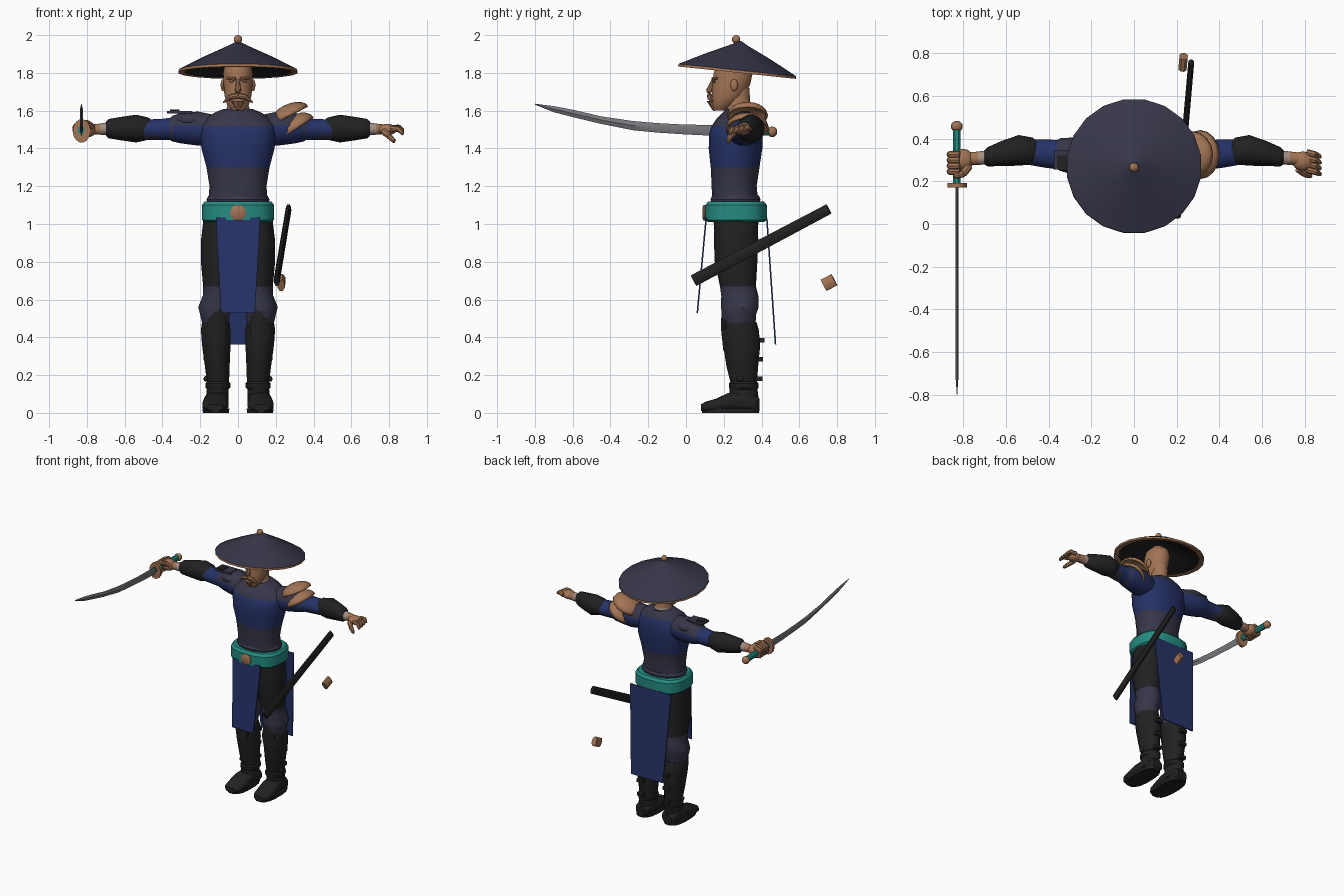
import bpy, bmesh, math
from mathutils import Vector, Matrix


def mat(name, r, g, b):
    m = bpy.data.materials.new(name)
    m.diffuse_color = (r, g, b, 1)
    return m


SLATE = mat("slate cloth", .037, .037, .066)
NAVY = mat("navy cloth", .019, .032, .135)
BLACK = mat("black leather", .015, .015, .015)
TEAL = mat("teal wrap", .018, .26, .22)
TAN = mat("tan", .36, .175, .09)
PALE = mat("pale wrap", .36, .27, .23)
STEEL = mat("steel", .18, .185, .2)


def finish(name, bm, mats, rule=None):
    bmesh.ops.recalc_face_normals(bm, faces=bm.faces)
    bm.normal_update()
    if rule:
        for f in bm.faces:
            f.material_index = rule(f.calc_center_median(), f.normal)
    me = bpy.data.meshes.new(name)
    bm.to_mesh(me)
    bm.free()
    for m in mats:
        me.materials.append(m)
    ob = bpy.data.objects.new(name, me)
    bpy.context.collection.objects.link(ob)
    return ob


def loft(name, rings, axis, mats, rule=None, n=16, p=2.0):
    """Rings (t, a, b, ra, rb): position on the axis, centre and radii across it."""
    bm = bmesh.new()
    loops = []
    for t, a, b, ra, rb in rings:
        loop = []
        for i in range(n):
            w = 2 * math.pi * (i + .5) / n
            c, s = math.cos(w), math.sin(w)
            u = a + ra * math.copysign(abs(c) ** (2 / p), c)
            v = b + rb * math.copysign(abs(s) ** (2 / p), s)
            co = {'z': (u, v, t), 'x': (t, u, v), 'y': (u, t, v)}[axis]
            loop.append(bm.verts.new(co))
        loops.append(loop)
    for l0, l1 in zip(loops, loops[1:]):
        for i in range(n):
            j = (i + 1) % n
            bm.faces.new((l0[i], l0[j], l1[j], l1[i]))
    bm.faces.new(loops[0])
    bm.faces.new(loops[-1])
    return finish(name, bm, mats, rule)


def rod(name, pts, radii, m, n=8):
    """Chain of tapered segments with round joints."""
    bm = bmesh.new()
    pts = [Vector(q) for q in pts]
    for a, b, r0, r1 in zip(pts, pts[1:], radii, radii[1:]):
        d = b - a
        M = Matrix.Translation((a + b) / 2) @ d.to_track_quat('Z', 'Y').to_matrix().to_4x4()
        bmesh.ops.create_cone(bm, cap_ends=True, segments=n, radius1=r0, radius2=r1,
                              depth=d.length, matrix=M)
    for q, r in list(zip(pts, radii))[1:]:
        bmesh.ops.create_icosphere(bm, subdivisions=1, radius=r, matrix=Matrix.Translation(q))
    return finish(name, bm, [m])


def ball(name, c, r, m, rot=None, half=False):
    bm = bmesh.new()
    bmesh.ops.create_uvsphere(bm, u_segments=16, v_segments=10, radius=1)
    if half:
        bmesh.ops.delete(bm, geom=[v for v in bm.verts if v.co.z < -.05], context='VERTS')
    bm.transform(Matrix.Translation(c) @ (rot or Matrix()) @ Matrix.Diagonal((*r, 1)))
    return finish(name, bm, [m])


def box(name, c, size, m, rot=None):
    bm = bmesh.new()
    bmesh.ops.create_cube(bm, size=1)
    bm.transform(Matrix.Translation(c) @ (rot or Matrix()) @ Matrix.Diagonal((*size, 1)))
    return finish(name, bm, [m])


def rot(deg, axis):
    return Matrix.Rotation(math.radians(deg), 4, axis)


# Conical hat: outer cone, tan rim, dark underside
hat = loft("hat", [(.155, 0, 0, .004, .004), (.135, 0, 0, .04, .04), (.07, 0, 0, .18, .18),
                   (0, 0, 0, .317, .317), (-.014, 0, 0, .318, .318), (-.012, 0, 0, .285, .285),
                   (.055, 0, 0, .16, .16), (.12, 0, 0, .02, .02)], 'z', [SLATE, TAN, BLACK],
           lambda c, n: 1 if c.z < -.004 and n.z < .3 and c.xy.length > .27
           else 2 if n.z < 0 else 0, n=20)
hat.matrix_world = Matrix.Translation((0, .272, 1.815)) @ rot(-6, 'X')
ball("hat_knob", (0, .265, 1.978), (.022, .022, .022), TAN)

# Head and face
loft("head", [(1.60, 0, .18, .03, .035), (1.63, 0, .195, .058, .06), (1.68, 0, .225, .073, .09),
              (1.74, 0, .24, .078, .102), (1.80, 0, .25, .08, .105), (1.85, 0, .25, .07, .09),
              (1.89, 0, .25, .03, .04)], 'z', [TAN])
loft("neck", [(1.54, 0, .285, .075, .075), (1.60, 0, .28, .066, .07), (1.625, 0, .275, .058, .065),
              (1.72, 0, .27, .056, .068)], 'z', [PALE, TAN], lambda c, n: int(c.z > 1.615))
rod("nose", [(0, .145, 1.765), (0, .122, 1.705)], [.009, .016], TAN)
rod("beard", [(0, .15, 1.65), (0, .15, 1.615)], [.04, .018], TAN)
for s in (1, -1):
    rod("moustache", [(0, .125, 1.68), (s * .04, .125, 1.672), (s * .075, .135, 1.645)],
        [.014, .014, .005], TAN)
    rod("brow", [(s * .012, .142, 1.768), (s * .055, .162, 1.772)], [.009, .008], TAN)
    box("eye", (s * .033, .148, 1.752), (.026, .008, .007), BLACK, rot(s * 22, 'Z'))
    ball("ear", (s * .08, .255, 1.735), (.012, .02, .032), TAN)


# Torso: black hips, slate waist, navy chest, slate yoke
def torso_rule(c, n):
    if c.z < 1.02:
        return 2
    front = n.y < .2
    if c.z < 1.3 or c.z > (1.51 if front else 1.57):
        return 0
    return 1


loft("torso", [(.86, 0, .27, .12, .085), (.95, 0, .265, .18, .115), (1.02, 0, .265, .18, .12),
               (1.12, 0, .26, .158, .123), (1.20, 0, .255, .152, .12), (1.30, 0, .26, .168, .13),
               (1.40, 0, .262, .195, .143), (1.48, 0, .265, .203, .143), (1.52, 0, .27, .198, .135),
               (1.56, 0, .278, .17, .115), (1.59, 0, .285, .125, .09), (1.61, 0, .285, .075, .075)],
     'z', [SLATE, NAVY, BLACK], torso_rule, n=24, p=2.3)

# Belt with round buckle
loft("belt", [(1.01, 0, .265, .18, .15), (1.022, 0, .265, .194, .166), (1.10, 0, .265, .194, .166),
              (1.118, 0, .265, .18, .15)], 'z', [TEAL], p=2.8)
loft("waist_cord", [(1.11, 0, .262, .165, .13), (1.13, 0, .262, .17, .135),
                    (1.15, 0, .262, .16, .126)], 'z', [SLATE])
loft("buckle", [(.088, 0, 1.06, .034, .034), (.094, 0, 1.06, .043, .043),
                (.112, 0, 1.06, .043, .043)], 'y', [TAN], n=12)


# Hanging cloth panels
def panel(name, top, bottom):
    bm = bmesh.new()
    q = [[bm.verts.new((x, y + d, z)) for (w, y, z) in (top, bottom) for x in (-w, w)]
         for d in (-.004, .004)]
    for a, b in ((0, 1), (1, 3), (3, 2), (2, 0)):
        bm.faces.new((q[0][a], q[0][b], q[1][b], q[1][a]))
    for k in q:
        bm.faces.new((k[0], k[1], k[3], k[2]))
    finish(name, bm, [NAVY])


panel("front_cloth", (.118, .107, 1.035), (.09, .06, .53))
panel("back_cloth", (.175, .428, 1.03), (.135, .474, .362))

for s in (1, -1):
    # Trousers and boots
    loft("trouser_leg", [(z, s * x, y, rx, ry) for z, x, y, rx, ry in (
        (1.02, .10, .265, .085, .115), (.92, .105, .265, .092, .12), (.80, .108, .265, .09, .115),
        (.67, .106, .275, .08, .097), (.62, .11, .285, .078, .10), (.56, .12, .285, .092, .102),
        (.52, .122, .28, .08, .092), (.46, .118, .285, .07, .085))], 'z', [BLACK, SLATE],
        lambda c, n: int(c.z < .66))
    loft("boot_shaft", [(z, s * x, y, rx, ry) for z, x, y, rx, ry in (
        (.48, .118, .285, .074, .09), (.44, .118, .287, .08, .1), (.36, .115, .295, .077, .1),
        (.25, .11, .298, .067, .086), (.165, .106, .305, .06, .072), (.155, .106, .305, .068, .08),
        (.135, .106, .305, .068, .08), (.125, .108, .305, .058, .075),
        (.04, .112, .305, .064, .085))], 'z', [BLACK])
    loft("boot_foot", [(y, s * x, z, rx, rz) for y, x, z, rx, rz in (
        (.08, .122, .028, .042, .018), (.105, .122, .032, .062, .028), (.16, .12, .04, .07, .036),
        (.22, .117, .055, .067, .05), (.30, .113, .062, .062, .057), (.37, .112, .05, .058, .045),
        (.39, .112, .045, .04, .03))], 'y', [BLACK], p=2.5)
    loft("boot_sole", [(0, s * .117, .236, .07, .153), (.022, s * .117, .236, .072, .156)],
         'z', [BLACK], p=2.6)
    loft("knee_guard", [(.33, s * .113, .225, .04, .03), (.45, s * .113, .22, .058, .038),
                        (.56, s * .115, .22, .04, .034), (.58, s * .115, .225, .02, .02)],
         'z', [BLACK], n=8)
    for z, y in ((.18, .385), (.285, .388), (.385, .396)):
        box("boot_strap", (s * .11, y, z), (.05, .04, .024), BLACK)
        ball("boot_buckle", (s * .17, .285, z), (.012, .018, .015), BLACK)

    # Sleeves, bracers and wrists
    loft("sleeve", [(s * x, y, z, ry, rz) for x, y, z, ry, rz in (
        (.13, .295, 1.50, .085, .08), (.21, .31, 1.505, .095, .092), (.30, .32, 1.508, .086, .083),
        (.345, .325, 1.505, .078, .07), (.36, .325, 1.503, .07, .06), (.42, .33, 1.50, .067, .056),
        (.50, .337, 1.50, .06, .055))], 'x', [NAVY, SLATE],
        lambda c, n: int((n.z > .35 and abs(c.x) < .34) or .34 < abs(c.x) < .36
                         or (abs(c.x) > .42 and n.z < -.5)))
    loft("bracer", [(s * x, y, 1.505, ry, rz) for x, y, ry, rz in (
        (.455, .34, .05, .045), (.475, .342, .064, .06), (.54, .345, .073, .075),
        (.62, .33, .06, .063), (.685, .315, .046, .052), (.70, .312, .034, .036))], 'x', [BLACK])
    loft("wrist", [(s * .68, .313, 1.505, .034, .036), (s * .73, .308, 1.502, .032, .03),
                   (s * .775, .305, 1.50, .03, .028)], 'x', [PALE, TAN],
         lambda c, n: int(abs(c.x) > .74))

# Open hand
ball("open_palm", (.79, .295, 1.50), (.05, .045, .03), TAN)
for i in range(4):
    y = .335 - i * .027
    rod("finger", [(.81, y, 1.505), (.85, y - .01, 1.512 - i * .003), (.87, y - .02, 1.498 - i * .006)],
        [.016, .015, .011], TAN)
rod("thumb", [(.77, .26, 1.49), (.80, .235, 1.465), (.825, .225, 1.44)], [.019, .016, .012], TAN)

# Gripping hand
ball("fist", (-.80, .30, 1.50), (.05, .052, .042), TAN)
for i in range(4):
    y = .245 + i * .027
    rod("grip_finger", [(-.815, y, 1.535), (-.862, y, 1.515), (-.858, y, 1.475), (-.82, y, 1.465)],
        [.016, .016, .015, .013], TAN)
rod("grip_thumb", [(-.775, .27, 1.515), (-.80, .235, 1.535), (-.835, .225, 1.53)],
    [.02, .017, .013], TAN)

# Sword: hilt, guard, pommel and curved blade
loft("sword_handle", [(.17, -.83, 1.498, .019, .024), (.44, -.83, 1.49, .019, .024)],
     'y', [TEAL], n=8)
loft("sword_guard", [(.172, -.828, 1.493, .047, .062), (.192, -.828, 1.493, .047, .062)],
     'y', [TAN])
ball("pommel", (-.83, .457, 1.488), (.028, .026, .028), TAN)
bm = bmesh.new()
rows = []
for y, lo, hi in ((.19, 1.465, 1.524), (0, 1.474, 1.526), (-.15, 1.484, 1.534), (-.28, 1.496, 1.545),
                  (-.45, 1.53, 1.57), (-.6, 1.566, 1.605), (-.7, 1.592, 1.624), (-.8, 1.632, 1.637)):
    mid = (lo + hi) / 2
    t = .008 if y > -.75 else .001
    rows.append([bm.verts.new(v) for v in ((-.829, y, lo), (-.829 + t, y, mid),
                                           (-.829, y, hi), (-.829 - t, y, mid))])
for a, b in zip(rows, rows[1:]):
    for i in range(4):
        bm.faces.new((a[i], a[i - 1], b[i - 1], b[i]))
bm.faces.new(rows[0])
bm.faces.new(rows[-1])
finish("sword_blade", bm, [STEEL])

# Layered shoulder guard on one side, cloth pad on the other
for c, r, a in (((.27, .325, 1.573), (.113, .11, .06), -27),
                ((.31, .325, 1.507), (.108, .115, .07), -33)):
    guard = ball("shoulder_guard", c, r, TAN, rot(a, 'Y'), half=True)
    guard.modifiers.new("thickness", 'SOLIDIFY').thickness = .012
ball("shoulder_pad", (-.25, .315, 1.55), (.10, .088, .045), SLATE)
box("shoulder_plate", (-.31, .30, 1.592), (.13, .09, .014), SLATE)
box("shoulder_buckle", (-.335, .29, 1.596), (.05, .06, .018), BLACK)

# Scabbard and its loose end cap
a, b = Vector((.205, .04, .70)), Vector((.268, .757, 1.08))
aim = (b - a).to_track_quat('Z', 'X').to_matrix().to_4x4()
sheath = loft("scabbard", [(-.5, 0, 0, .034, .016), (.5, 0, 0, .03, .015)], 'z', [BLACK], n=8)
sheath.matrix_world = Matrix.Translation((a + b) / 2) @ aim @ Matrix.Diagonal(
    (1, 1, (b - a).length, 1))
cap = loft("scabbard_cap", [(-.032, 0, 0, .036, .021), (.032, 0, 0, .036, .021)], 'z', [TAN], n=8)
cap.matrix_world = Matrix.Translation((.23, .757, .69)) @ aim

# Smooth shading with sharp edges kept
bpy.ops.object.select_all(action='SELECT')
bpy.context.view_layer.objects.active = hat
bpy.ops.object.shade_smooth_by_angle(angle=math.radians(35))
